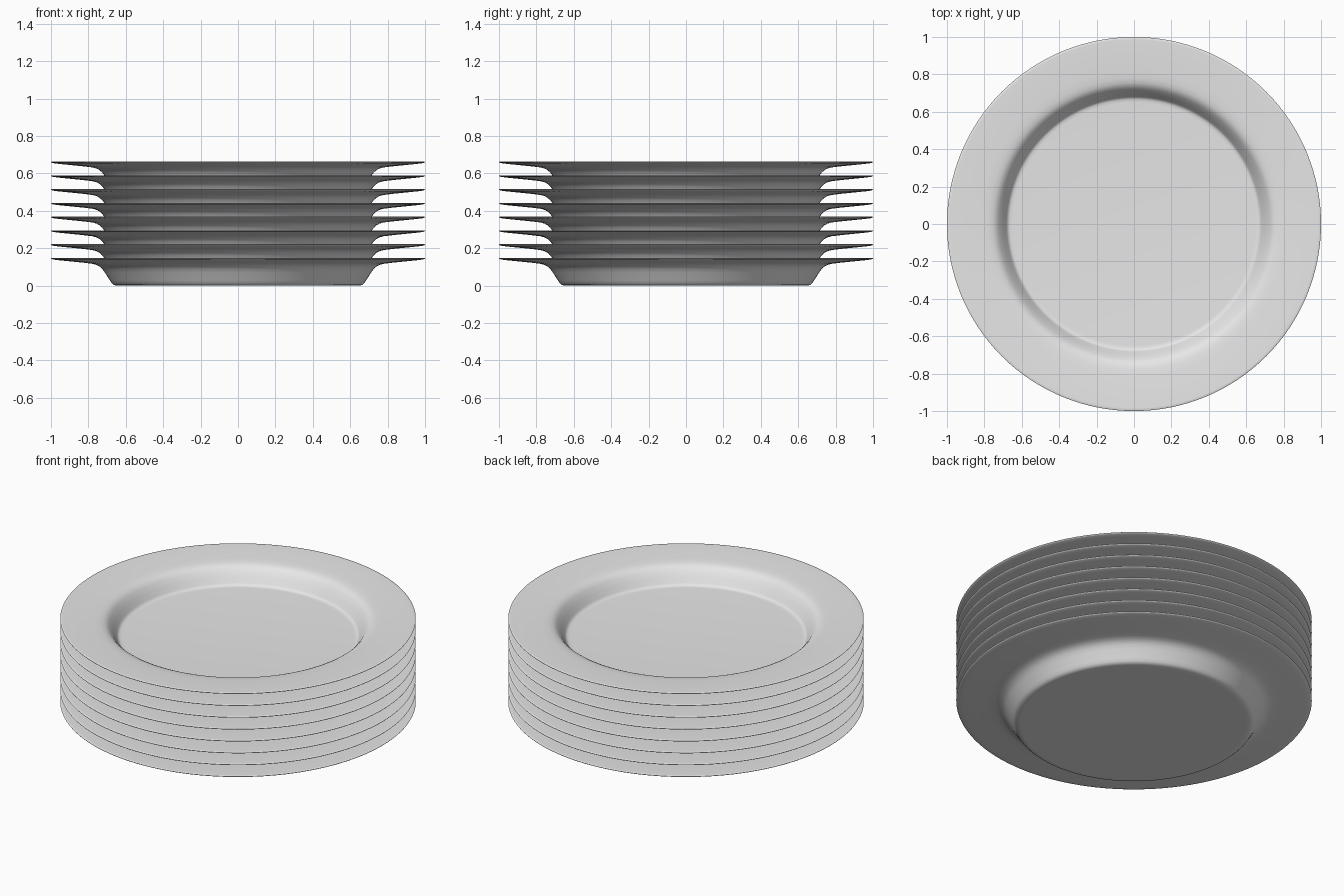
import bpy
import bmesh
import math
from mathutils import Vector

if "Cube" in bpy.data.objects:
    bpy.data.objects.remove(bpy.data.objects["Cube"])

PLATES = 8
PITCH = 0.0736
SEGMENTS = 128

# Glaze colour
glaze = bpy.data.materials.new("light_grey_glaze")
glaze.use_nodes = True
colour = (0.8, 0.8, 0.8, 1)
glaze.diffuse_color = colour
glaze.node_tree.nodes["Principled BSDF"].inputs["Base Color"].default_value = colour

# Half section of a plate (radius, height): underside outwards, then top inwards
profile = [
    (0, 0), (0.63, 0), (0.65, 0), (0.665, 0.004), (0.675, 0.013), (0.685, 0.028),
    (0.712, 0.07), (0.726, 0.089), (0.74, 0.102), (0.757, 0.111), (0.78, 0.117),
    (0.83, 0.123), (0.9, 0.13), (0.96, 0.136), (0.99, 0.14), (0.998, 0.143),
    (1, 0.146), (0.997, 0.148), (0.985, 0.148), (0.9, 0.144), (0.82, 0.14),
    (0.78, 0.137), (0.755, 0.132), (0.738, 0.124), (0.722, 0.109), (0.7, 0.078),
    (0.682, 0.049), (0.675, 0.039), (0.665, 0.035), (0.65, 0.034), (0, 0.034),
]


def make_plate_mesh():
    bm = bmesh.new()
    verts = [bm.verts.new((r, 0, z)) for r, z in profile]
    edges = [bm.edges.new(pair) for pair in zip(verts, verts[1:])]
    bmesh.ops.spin(bm, geom=verts + edges, cent=Vector(), axis=Vector((0, 0, 1)),
                   angle=math.tau, steps=SEGMENTS, use_duplicate=False)
    bmesh.ops.remove_doubles(bm, verts=bm.verts, dist=0.0002)
    bmesh.ops.recalc_face_normals(bm, faces=bm.faces)
    mesh = bpy.data.meshes.new("plate")
    bm.to_mesh(mesh)
    bm.free()
    mesh.materials.append(glaze)
    return mesh


# Stack of identical plates sharing one mesh
plate_mesh = make_plate_mesh()
bpy.ops.object.select_all(action="DESELECT")
for i in range(PLATES):
    plate = bpy.data.objects.new(f"plate_{i + 1}", plate_mesh)
    plate.location.z = i * PITCH
    bpy.context.collection.objects.link(plate)

plate.select_set(True)
bpy.context.view_layer.objects.active = plate
bpy.ops.object.shade_smooth_by_angle(angle=math.radians(60))
